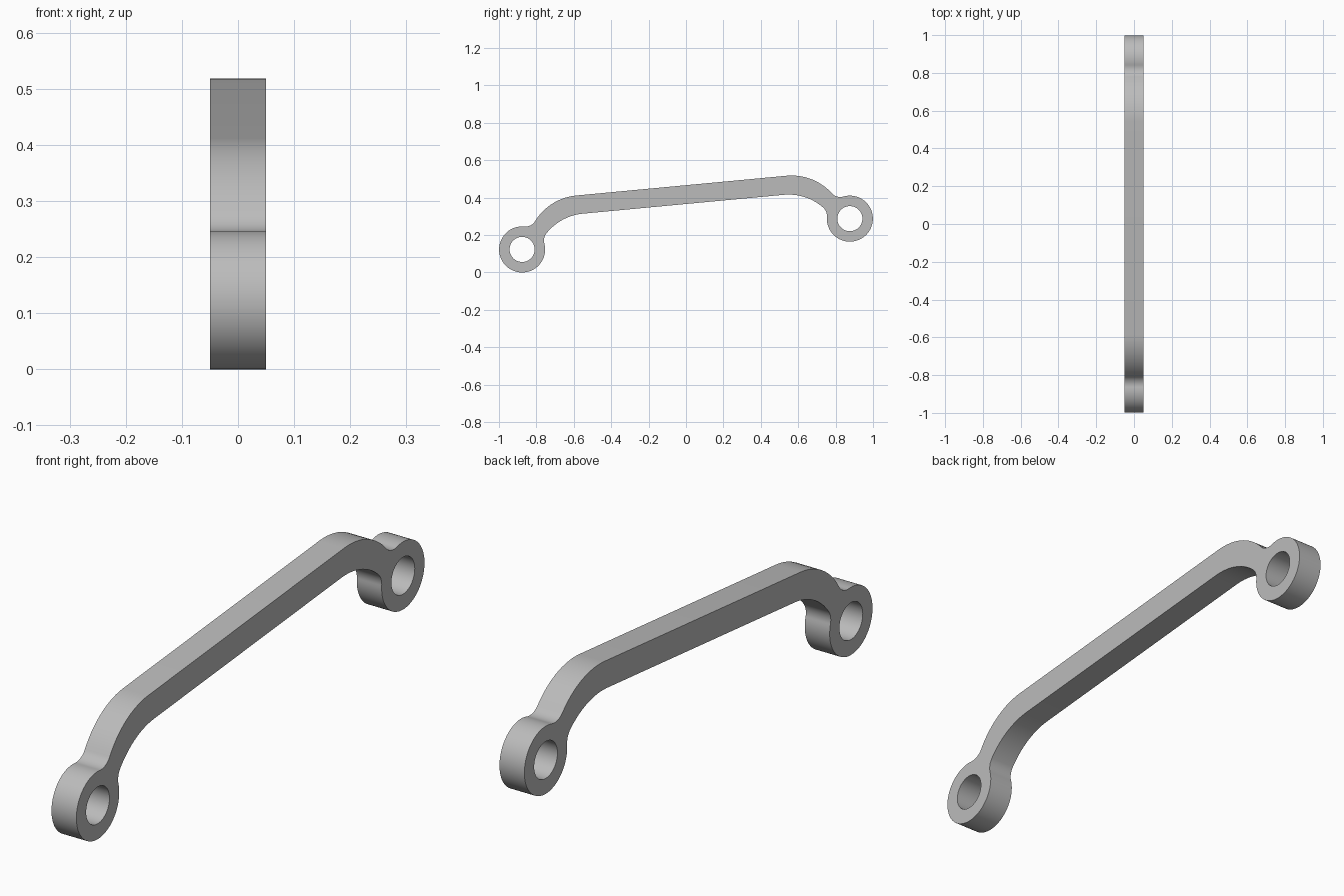
import bpy, bmesh, math
from mathutils import Vector, Matrix

cube = bpy.data.objects.get("Cube")
if cube:
    bpy.data.objects.remove(cube, do_unlink=True)

HALF_WIDTH = 0.05
TILT = math.atan2(0.165, 1.756)
RING, RING_R, HOLE_R = Vector((0.88, 0.0)), 0.123, 0.067
INNER, INNER_R = Vector((0.54, -0.12)), 0.28
OUTER, OUTER_R = Vector((0.565, -0.03)), 0.29
FILLET_R = 0.06


def angle(v):
    return math.atan2(v.y, v.x)


def meet(c1, r1, c2, r2):
    """Upper crossing point of two circles."""
    d = c2 - c1
    a = (r1 * r1 - r2 * r2 + d.length_squared) / (2 * d.length)
    h = math.sqrt(r1 * r1 - a * a)
    d.normalize()
    return c1 + d * a + Vector((-d.y, d.x)) * h


def arc(centre, radius, start, end, turn):
    """Points along an arc; turn is 1 for anticlockwise, -1 for clockwise."""
    sweep = turn * ((turn * (end - start)) % math.tau)
    n = max(8, int(abs(sweep) / math.radians(4)))
    return [centre + radius * Vector((math.cos(start + sweep * i / n),
                                      math.sin(start + sweep * i / n)))
            for i in range(n + 1)]


# Half outline: underside bend, fillet, eye ring, fillet, top bend
low = meet(INNER, INNER_R - FILLET_R, RING, RING_R + FILLET_R)
top = meet(OUTER, OUTER_R + FILLET_R, RING, RING_R + FILLET_R)
half = arc(INNER, INNER_R, math.pi / 2, angle(low - INNER), -1)
half += arc(low, FILLET_R, angle(low - INNER), angle(RING - low), -1)[1:]
half += arc(RING, RING_R, angle(low - RING), angle(top - RING), 1)[1:]
half += arc(top, FILLET_R, angle(RING - top), angle(OUTER - top), -1)[1:]
half += arc(OUTER, OUTER_R, angle(top - OUTER), math.pi / 2, 1)[1:]
outline = half + [Vector((-p.x, p.y)) for p in reversed(half)]
holes = [arc(Vector((s * RING.x, 0)), HOLE_R, 0, math.tau * 0.9999, 1)[:-1] for s in (-1, 1)]

# Fill the flat profile around the holes, then extrude it across x
bm = bmesh.new()
edges = []
for loop in [outline] + holes:
    verts = [bm.verts.new((-HALF_WIDTH, p.x, p.y)) for p in loop]
    edges += [bm.edges.new((v, verts[i - 1])) for i, v in enumerate(verts)]
bmesh.ops.triangle_fill(bm, edges=edges, use_beauty=True)
result = bmesh.ops.extrude_face_region(bm, geom=bm.faces[:], use_keep_orig=True)
moved = [g for g in result["geom"] if isinstance(g, bmesh.types.BMVert)]
bmesh.ops.translate(bm, verts=moved, vec=(2 * HALF_WIDTH, 0, 0))
bmesh.ops.transform(bm, verts=bm.verts, matrix=Matrix.Rotation(TILT, 4, 'X'))
bmesh.ops.translate(bm, verts=bm.verts, vec=(0, 0, -min(v.co.z for v in bm.verts)))
bmesh.ops.recalc_face_normals(bm, faces=bm.faces)

mesh = bpy.data.meshes.new("link_arm")
bm.to_mesh(mesh)
bm.free()
arm = bpy.data.objects.new("link_arm", mesh)
bpy.context.collection.objects.link(arm)

# Plain grey metal
grey = bpy.data.materials.new("plain_grey")
grey.use_nodes = True
colour = (0.5, 0.5, 0.5, 1)
grey.diffuse_color = colour
grey.node_tree.nodes["Principled BSDF"].inputs["Base Color"].default_value = colour
mesh.materials.append(grey)

bpy.ops.object.select_all(action='DESELECT')
arm.select_set(True)
bpy.context.view_layer.objects.active = arm
bpy.ops.object.shade_smooth_by_angle(angle=math.radians(30))
